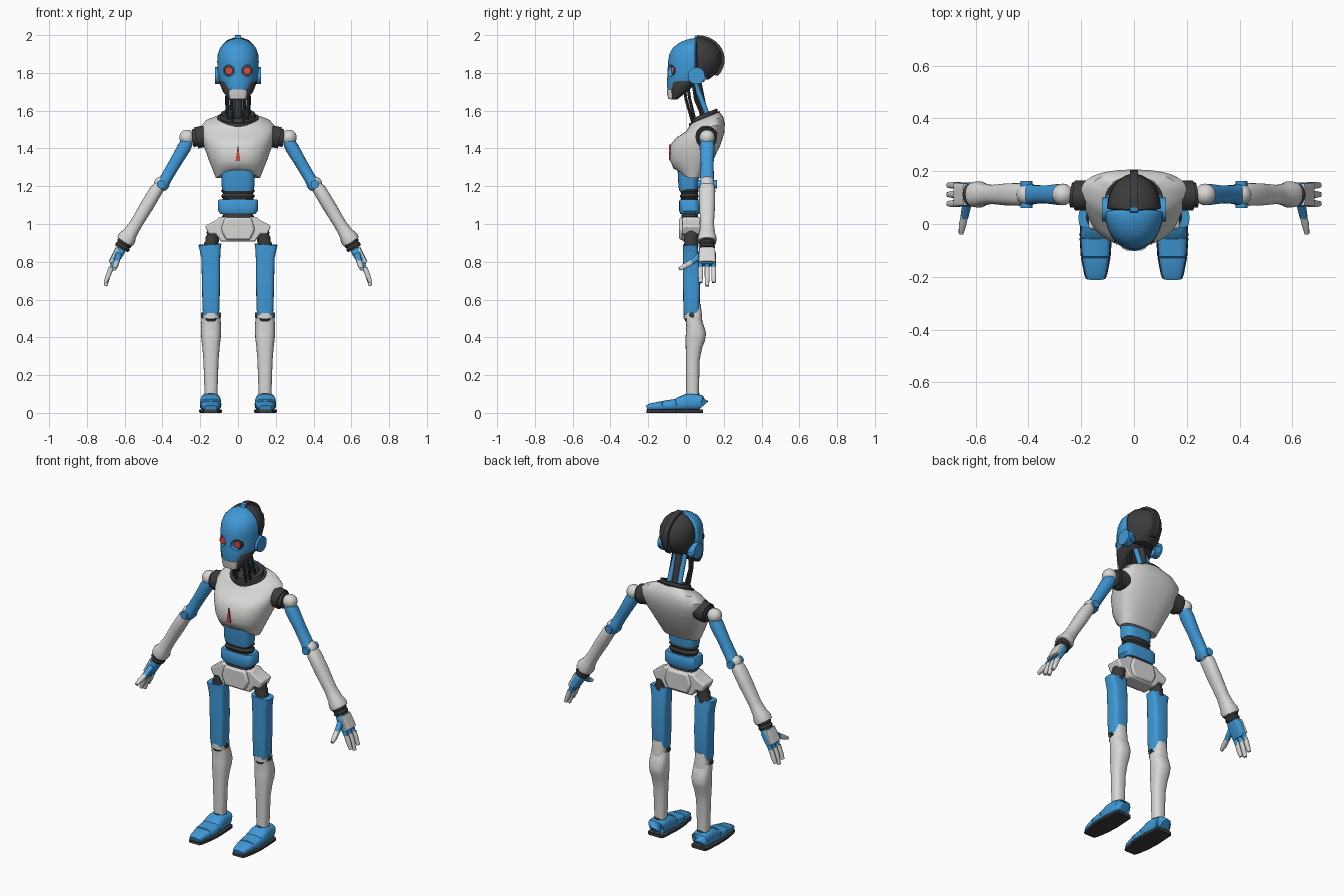
import bpy, bmesh, math
from mathutils import Vector


def material(name, rgb):
    m = bpy.data.materials.new(name)
    m.diffuse_color = (*rgb, 1)
    return m


BLUE = material("blue_paint", (0.05, 0.32, 0.68))
WHITE = material("white_shell", (0.68, 0.68, 0.67))
DARK = material("dark_rubber", (0.045, 0.045, 0.047))
RED = material("red_lens", (0.68, 0.07, 0.05))


def finish(name, bm, mat, angle=38):
    bmesh.ops.recalc_face_normals(bm, faces=bm.faces)
    me = bpy.data.meshes.new(name)
    bm.to_mesh(me)
    bm.free()
    me.materials.append(mat)
    me.polygons.foreach_set("use_smooth", [True] * len(me.polygons))
    me.set_sharp_from_angle(angle=math.radians(angle))
    ob = bpy.data.objects.new(name, me)
    bpy.context.collection.objects.link(ob)
    return ob


def loft(name, rings, mat):
    bm = bmesh.new()
    rows = [[bm.verts.new(p) for p in r] for r in rings]
    n = len(rows[0])
    for a, b in zip(rows, rows[1:]):
        for i in range(n):
            bm.faces.new((a[i], a[(i + 1) % n], b[(i + 1) % n], b[i]))
    bm.faces.new(rows[0])
    bm.faces.new(rows[-1])
    return finish(name, bm, mat)


def outline(n, p):
    def f(v):
        return math.copysign(abs(v) ** (2 / p), v)
    return [(f(math.cos(2 * math.pi * i / n)), f(math.sin(2 * math.pi * i / n))) for i in range(n)]


def limb(name, stations, mat, n=20, p=2, s=1):
    """Stations are (centre, radius across, radius in depth); s=-1 mirrors in x."""
    pts = [Vector(c) for c, _, _ in stations]
    rings = []
    for i, (_, ru, rv) in enumerate(stations):
        t = (pts[min(i + 1, len(pts) - 1)] - pts[max(i - 1, 0)]).normalized()
        u = Vector((1, 0, 0) if abs(t.y) > 0.8 else (0, 1, 0)).cross(t).normalized()
        v = t.cross(u)
        ring = [pts[i] + u * a * ru + v * b * rv for a, b in outline(n, p)]
        rings.append([(q.x * s, q.y, q.z) for q in ring])
    return loft(name, rings, mat)


def rod(name, a, b, r, mat, s=1, n=20):
    return limb(name, [(a, r, r), (b, r, r)], mat, n, 2, s)


def bellows(name, a, b, ru, rv, folds, s=1, p=2):
    a, b = Vector(a), Vector(b)
    st = []
    for i in range(2 * folds + 1):
        k = 1 if i % 2 else 0.88
        st.append((a.lerp(b, i / (2 * folds)), ru * k, rv * k))
    return limb(name, st, DARK, 20, p, s)


def shell(name, sections, mat, n=40, p=2):
    """Sections are (z, half width, front y, back y, widest y, optional tilt)."""
    rings = []
    for z, rx, yf, yb, ym, *tilt in sections:
        ring = []
        for a, b in outline(n, p):
            dy = b * ((yb - ym) if b > 0 else (ym - yf))
            ring.append((a * rx, ym + dy, z + (tilt[0] if tilt else 0) * dy))
        rings.append(ring)
    return loft(name, rings, mat)


def prism(name, pts, lo, hi, mat, axis="y", bevel=0):
    def put(a, z, d):
        return (a, d, z) if axis == "y" else (d, a, z)
    ob = loft(name, [[put(a, z, d) for a, z in pts] for d in (lo, hi)], mat)
    if bevel:
        m = ob.modifiers.new("soft_edges", "BEVEL")
        m.width, m.segments = bevel, 2
    return ob


def ball(name, c, r, mat, s=1):
    bm = bmesh.new()
    bmesh.ops.create_uvsphere(bm, u_segments=20, v_segments=12, radius=r)
    bmesh.ops.translate(bm, verts=bm.verts, vec=(c[0] * s, c[1], c[2]))
    return finish(name, bm, mat)


# Head: face mask with cut eye sockets
face = shell("face_mask", [(1.70, .05, -.097, -.045, -.06), (1.73, .078, -.1, 0, -.02),
    (1.76, .1, -.1, .04, .02), (1.80, .108, -.098, .06, .04), (1.86, .11, -.095, .06, .04),
    (1.90, .107, -.088, .06, .04), (1.935, .094, -.068, .06, .04), (1.96, .07, -.035, .06, .04),
    (1.975, .042, 0, .06, .04), (1.982, .012, .03, .06, .045)], BLUE)
for s in (1, -1):
    cut = rod("eye_cutter", (.048, -.15, 1.812), (.048, -.056, 1.812), .031, BLUE, s)
    cut.hide_render = True
    mod = face.modifiers.new("socket", "BOOLEAN")
    mod.object, mod.operation, mod.solver = cut, "DIFFERENCE", "EXACT"
    dg = bpy.context.evaluated_depsgraph_get()
    new = bpy.data.meshes.new_from_object(face.evaluated_get(dg))
    face.modifiers.clear()
    face.data = new
    bpy.data.objects.remove(cut)
face.data.set_sharp_from_angle(angle=math.radians(38))

for s, side in ((1, "left"), (-1, "right")):
    rod(side + "_eye_rim", (.048, -.068, 1.812), (.048, -.05, 1.812), .027, DARK, s)
    rod(side + "_eye", (.048, -.078, 1.812), (.048, -.05, 1.812), .021, RED, s)
    rod(side + "_ear", (.08, .055, 1.785), (.122, .055, 1.785), .045, BLUE, s, 24)
    limb(side + "_ear_strut", [((.1, .06, 1.79), .018, .018), ((.09, .1, 1.765), .018, .018)], BLUE, s=s)

# Back of the skull, crest, jaw and mouth
shell("rear_skull", [(1.765, .07, .05, .12, .06), (1.80, .092, .05, .165, .06),
    (1.86, .102, .05, .19, .06), (1.91, .1, .05, .185, .06), (1.95, .082, .05, .157, .06),
    (1.975, .055, .05, .12, .06), (1.987, .02, .05, .09, .06)], DARK)
arc = [(.06 + .145 * math.sin(a), 1.87 + .13 * math.cos(a)) for a in [i * .19 for i in range(13)]]
prism("skull_crest", arc + [(.06, 1.8)], -.016, .016, DARK, "x")
prism("crest_front", [(.035, 1.96), (.062, 1.96), (.062, 2.0), (.048, 1.997)], -.016, .016, BLUE, "x")
shell("jaw", [(1.66, .048, -.083, -.045, -.06), (1.70, .08, -.085, .005, -.02),
    (1.75, .1, -.085, .06, .02), (1.78, .09, -.07, .08, .03)], DARK, p=2.5)
shell("mouth_plate", [(1.663, .042, -.094, -.07, -.075), (1.69, .049, -.1, -.06, -.07),
    (1.712, .049, -.102, -.06, -.07)], WHITE, p=3)

# Neck: spine, pistons, cables and tilted collar
rod("neck_spine", (0, .06, 1.75), (0, .1, 1.55), .022, DARK)
for s, side in ((1, "left"), (-1, "right")):
    rod(side + "_neck_piston", (.028, .05, 1.74), (.035, .12, 1.56), .014, BLUE, s, 12)
    for x, y0, y1 in ((.05, .01, .05), (.03, -.01, .035), (.055, .04, .1)):
        limb(side + "_neck_cable", [((x, y0, 1.73), .008, .008), ((x + .006, y0 + .01, 1.66), .008, .008),
             ((x, y1, 1.54), .008, .008)], DARK, 8, s=s)
shell("collar_base", [(1.545, .11, .015, .18, .098, .4), (1.565, .11, .015, .18, .098, .4)], DARK)
shell("collar_ring", [(1.56, .095, .025, .17, .098, .4), (1.585, .09, .03, .165, .098, .4),
    (1.585, .068, .048, .148, .098, .4), (1.565, .065, .05, .145, .098, .4)], DARK)

# Chest shell with an arched lower front edge
chest = shell("chest_shell", [(1.243, .117, -.035, .085, .04), (1.292, .136, -.066, .115, .05),
    (1.34, .155, -.085, .145, .06), (1.42, .183, -.082, .183, .1), (1.475, .195, -.05, .203, .12, .1),
    (1.515, .2, 0, .206, .125, .2), (1.545, .17, .015, .197, .12, .3), (1.562, .11, .025, .178, .1, .4)],
    WHITE, 48, 2.3)
for v in list(chest.data.vertices)[:48]:
    if v.co.y < .04:
        v.co.z += .04 * max(0, 1 - (v.co.x / .117) ** 2)
prism("chest_marker", [(-.013, 1.335), (.013, 1.335), (0, 1.42)], -.091, -.083, RED)

# Waist and pelvis
shell("upper_abdomen", [(1.175, .082, -.035, .062, .015), (1.2, .087, -.04, .066, .015),
    (1.3, .09, -.045, .07, .015)], BLUE, p=3)
bellows("waist_bellows", (0, .018, 1.105), (0, .018, 1.19), .09, .05, 3, p=2.6)
shell("waist_band", [(1.052, .09, -.03, .068, .02), (1.07, .106, -.036, .077, .02),
    (1.122, .106, -.036, .077, .02), (1.13, .1, -.032, .072, .02)], BLUE, p=4)
bellows("lower_waist_joint", (0, .02, 1.02), (0, .02, 1.06), .085, .045, 1, p=3)
half = [(.1, 1.037), (.115, 1.02), (.175, .99), (.155, .945), (.118, .948), (.09, .907)]
prism("pelvis_shell", half + [(-x, z) for x, z in reversed(half)], -.02, .075, WHITE, bevel=.008)
prism("pelvis_front", [(-.07, 1.035), (.07, 1.035), (.09, .97), (.065, .915), (-.065, .915), (-.09, .97)],
      -.036, .085, WHITE, bevel=.012)

for s, side in ((1, "left"), (-1, "right")):
    # Shoulder and upper arm
    rod(side + "_shoulder_socket", (.16, .108, 1.468), (.222, .108, 1.456), .057, DARK, s, 24)
    rod(side + "_shoulder_disc", (.215, .108, 1.457), (.238, .11, 1.455), .047, DARK, s, 24)
    ball(side + "_shoulder_ball", (.27, .112, 1.458), .041, WHITE, s)
    limb(side + "_upper_arm", [((.265, .112, 1.44), .03, .034), ((.285, .112, 1.405), .036, .04),
         ((.335, .112, 1.32), .032, .034), ((.385, .112, 1.235), .031, .036), ((.4, .112, 1.208), .036, .045),
         ((.41, .112, 1.19), .03, .042)], BLUE, p=2.4, s=s)
    ball(side + "_elbow", (.405, .112, 1.212), .04, WHITE, s)
    rod(side + "_elbow_pin", (.407, .06, 1.21), (.407, .163, 1.21), .022, BLUE, s)
    # Forearm and wrist
    limb(side + "_forearm", [((.412, .112, 1.21), .025, .034), ((.432, .112, 1.18), .035, .043),
         ((.48, .112, 1.1), .036, .042), ((.54, .112, 1.0), .033, .036), ((.572, .112, .95), .038, .042),
         ((.588, .112, .925), .049, .05), ((.6, .112, .905), .046, .048)], WHITE, 24, 2.3, s)
    bellows(side + "_wrist", (.595, .112, .91), (.617, .112, .868), .042, .043, 2, s)
    # Hand
    limb(side + "_palm", [((.612, .112, .878), .024, .034), ((.63, .112, .845), .025, .046),
         ((.663, .112, .782), .018, .046)], BLUE, 16, 4, s)
    limb(side + "_hand_plate", [((.637, .112, .872), .012, .042), ((.675, .112, .798), .011, .046)], WHITE, 16, 4, s)
    for i, y in enumerate((.077, .112, .147)):
        tip = .672 if i == 1 else .69
        limb(side + "_finger_root", [((.66, y, .79), .012, .012), ((.674, y, .752), .011, .011)], BLUE, 12, 3, s)
        limb(side + "_finger", [((.672, y, .768), .013, .013), ((.688, y, .725), .013, .013),
             ((.702, y, tip), .009, .01)], WHITE, 12, 3, s)
    limb(side + "_thumb_root", [((.632, .08, .835), .017, .017), ((.643, .025, .795), .014, .014)], BLUE, 12, 3, s)
    limb(side + "_thumb", [((.642, .03, .798), .014, .014), ((.65, -.005, .778), .014, .014),
         ((.655, -.036, .762), .009, .009)], WHITE, 12, 3, s)

    # Hip and thigh
    bellows(side + "_hip_joint", (.125, .028, .965), (.148, .026, .87), .038, .04, 3, s)
    limb(side + "_thigh", [((.143, .028, .515), .04, .038), ((.143, .029, .55), .045, .043),
         ((.143, .03, .7), .048, .046), ((.144, .027, .82), .05, .043), ((.147, .024, .86), .055, .04),
         ((.149, .022, .892), .061, .038)], BLUE, 24, 4, s)
    # Knee
    bellows(side + "_knee_joint", (.143, .032, .485), (.143, .03, .53), .042, .04, 2, s)
    limb(side + "_knee_cap", [((.143, .028, .5), .042, .04), ((.143, .028, .53), .043, .04)], WHITE, 20, 3, s)
    limb(side + "_knee_back", [((.143, .052, .46), .04, .036), ((.143, .05, .52), .042, .034),
         ((.143, .048, .575), .036, .03)], WHITE, 20, 2.6, s)
    rod(side + "_knee_pin", (.09, .03, .518), (.196, .03, .518), .014, DARK, s, 12)
    # Shin
    limb(side + "_shin", [((.143, .035, .095), .033, .033), ((.143, .035, .13), .035, .034),
         ((.143, .036, .28), .04, .036), ((.143, .042, .35), .046, .044), ((.143, .049, .39), .051, .052),
         ((.143, .053, .42), .053, .054), ((.143, .047, .46), .053, .046), ((.143, .038, .505), .05, .04)],
         WHITE, 24, 2.5, s)
    # Foot
    bellows(side + "_ankle", (.143, .035, .07), (.143, .035, .105), .037, .04, 1, s)
    foot = [(.09, .042, .06), (.078, .05, .09), (.03, .053, .1), (0, .055, .095), (-.045, .057, .075),
            (-.05, .054, .068), (-.054, .057, .07), (-.12, .053, .06), (-.124, .05, .054), (-.128, .052, .058),
            (-.19, .04, .046), (-.208, .033, .036)]
    limb(side + "_foot", [((.145, y, .008 + h / 2), h / 2 - .004, r) for y, r, h in foot], BLUE, 20, 3, s)
    limb(side + "_sole", [((.145, y, .009), .009, r + .004) for y, r, h in foot], DARK, 16, 8, s)
